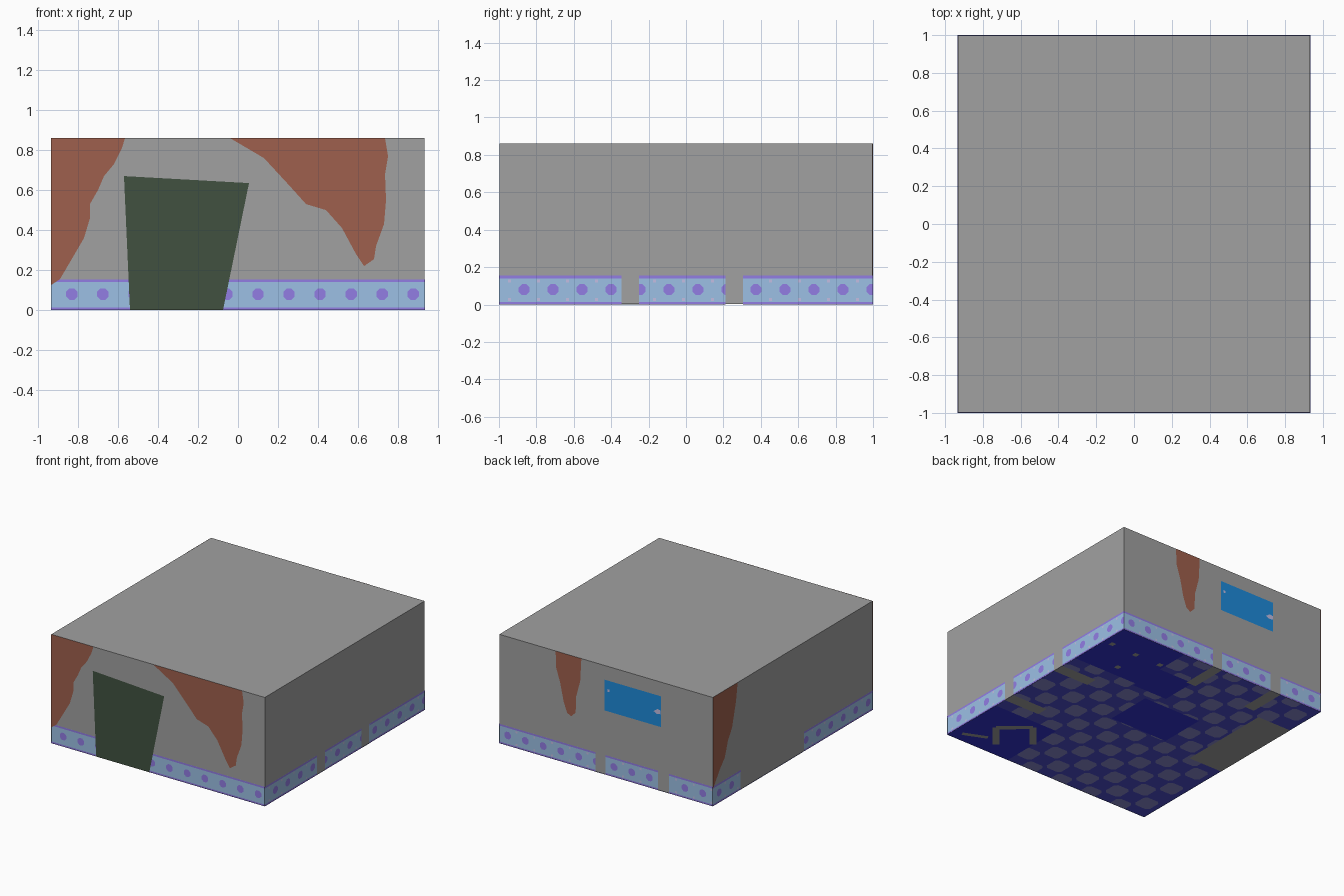
import bpy, bmesh, math
from mathutils import Vector

if "Cube" in bpy.data.objects:
    bpy.data.objects.remove(bpy.data.objects["Cube"])

X, Y, H, STEP = 0.935, 1.0, 0.86, 0.0005
INSET = STEP * 4


def material(name, rgb):
    m = bpy.data.materials.new(name)
    lin = [((c / 255 + 0.055) / 1.055) ** 2.4 for c in rgb]
    m.diffuse_color = (*lin, 1)
    m.use_nodes = True
    m.node_tree.nodes["Principled BSDF"].inputs["Base Color"].default_value = m.diffuse_color
    return m


grey = material("plaster grey", (161, 161, 161))
rust = material("rust brown", (159, 96, 77))
green = material("dark door green", (65, 81, 64))
sky = material("trim light blue", (156, 192, 229))
purple = material("trim purple", (146, 125, 228))
blue = material("window blue", (30, 138, 217))
navy = material("floor navy", (77, 77, 206))
deep = material("floor deep blue", (50, 50, 208))
tile = material("floor tile grey", (136, 136, 206))
pale = material("pale lilac", (196, 190, 226))

# each side maps flat (a, b) coordinates and an inward depth d to 3D, with its outward normal
SIDES = {
    "front": (lambda a, b, d: (a, -Y + d, b), (0, -1, 0)),
    "back": (lambda a, b, d: (a, Y - d, b), (0, 1, 0)),
    "right": (lambda a, b, d: (X - d, a, b), (1, 0, 0)),
    "left": (lambda a, b, d: (-X + d, a, b), (-1, 0, 0)),
    "floor": (lambda a, b, d: (a, b, d), (0, 0, -1)),
}


def finish(name, bm, mat):
    me = bpy.data.meshes.new(name)
    bm.to_mesh(me)
    bm.free()
    me.materials.append(mat)
    bpy.context.collection.objects.link(bpy.data.objects.new(name, me))


def plates(name, side, layer, mat, polys):
    """Flat painted shapes on one side; higher layers cover lower ones."""
    place, normal = SIDES[side]
    bm = bmesh.new()
    for poly in polys:
        f = bm.faces.new([bm.verts.new(place(a, b, INSET - layer * STEP)) for a, b in poly])
        f.normal_update()
        if f.normal.dot(Vector(normal)) < 0:
            f.normal_flip()
    bmesh.ops.triangulate(bm, faces=bm.faces[:])
    finish(name, bm, mat)


def rect(a0, a1, b0, b1):
    return [(a0, b0), (a1, b0), (a1, b1), (a0, b1)]


def clamp(v, lo, hi):
    return min(max(v, lo), hi)


def disc(a, b, r, n, lo, hi):
    angles = [math.tau * (i + 0.5) / n for i in range(n)]
    return [(clamp(a + r * math.cos(t), lo, hi), b + r * math.sin(t)) for t in angles]


def bar(p, q, w):
    p, q = Vector(p), Vector(q)
    n = (q - p).orthogonal().normalized() * w / 2
    return [tuple(p + n), tuple(q + n), tuple(q - n), tuple(p - n)]


# plaster shell
bm = bmesh.new()
bmesh.ops.create_cube(bm, size=1)
for v in bm.verts:
    v.co = (v.co.x * 2 * (X - INSET), v.co.y * 2 * (Y - INSET),
            INSET if v.co.z < 0 else H)
finish("room_shell", bm, grey)


# skirting trim: blue band, purple edge lines, dots and pale ticks
def trim(side, spans, phase):
    band, lines, dots, ticks = [], [], [], []
    for lo, hi in spans:
        band.append(rect(lo, hi, 0, 0.154))
        lines += [rect(lo, hi, 0, 0.014), rect(lo, hi, 0.14, 0.154)]
        for k in range(-8, 9):
            c = phase + 0.155 * k
            if lo - 0.01 < c < hi + 0.01:
                dots.append(disc(c, 0.08, 0.031, 8, lo, hi))
            m = c + 0.0775
            if side != "front" and lo + 0.01 < m < hi - 0.01:
                ticks += [rect(m - 0.008, m + 0.008, z, z + 0.016) for z in (0.018, 0.118)]
    plates(side + "_trim_band", side, 1, sky, band)
    plates(side + "_trim_lines", side, 2, purple, lines)
    plates(side + "_trim_dots", side, 2, purple, dots)
    if ticks:
        plates(side + "_trim_ticks", side, 2, pale, ticks)


trim("front", [(-X, X)], 0.10)
trim("right", [(-Y, -0.345), (-0.25, 0.21), (0.305, Y)], 0.064)
trim("back", [(-X, -0.55), (-0.455, 0.005), (0.09, X)], 0.085)
trim("left", [(-Y, -0.14), (0.65, Y)], -0.01)

# rust stains running down the walls
plates("front_rust", "front", 3, rust, [
    [(-X, 0.125), (-X, H), (-0.565, H), (-0.58, 0.81), (-0.62, 0.73), (-0.67, 0.67),
     (-0.70, 0.60), (-0.74, 0.53), (-0.74, 0.46), (-0.77, 0.36), (-0.84, 0.24), (-0.89, 0.155)],
    [(-0.04, H), (0.13, 0.76), (0.25, 0.63), (0.34, 0.53), (0.44, 0.50), (0.52, 0.41),
     (0.59, 0.28), (0.63, 0.22), (0.68, 0.255), (0.69, 0.32), (0.73, 0.43), (0.74, 0.55),
     (0.735, 0.68), (0.75, 0.77), (0.735, H)]])
plates("back_rust", "back", 3, rust, [
    [(0.44, H), (0.435, 0.73), (0.40, 0.62), (0.37, 0.48), (0.34, 0.40), (0.305, 0.38),
     (0.265, 0.42), (0.26, 0.55), (0.225, 0.68), (0.215, H)]])
plates("left_rust", "left", 3, rust, [
    [(Y, H), (0.69, H), (0.71, 0.72), (0.76, 0.53), (0.81, 0.45), (0.85, 0.33),
     (0.92, 0.25), (Y, 0.13)]])

# leaning door and back window
plates("door", "front", 4, green, [[(-0.54, 0), (-0.57, 0.67), (0.055, 0.635), (-0.075, 0)]])
plates("window", "back", 1, blue, [rect(-0.48, 0.014, 0.505, 0.748)])
plates("window_glints", "back", 2, pale, [
    [(-0.415, 0.615), (-0.45, 0.64), (-0.478, 0.635), (-0.478, 0.605), (-0.44, 0.6)],
    rect(-0.03, -0.012, 0.66, 0.68)])

# floor with rounded checker tiles, cut off at the walls
plates("floor_base", "floor", 1, navy, [rect(-X, X, -Y, Y)])
tiles = []
s, c = 0.07, 0.047
shape = [(s, c), (c, s), (-c, s), (-s, c), (-s, -c), (-c, -s), (c, -s), (s, -c)]
for i in range(-7, 8):
    for j in range(-8, 9):
        cx, cy = 0.02 + 0.14 * i, 0.007 + 0.14 * j
        if (i + j) % 2 == 0 and abs(cx) < X and abs(cy) < Y:
            tiles.append([(clamp(cx + p, -X, X), clamp(cy + q, -Y, Y)) for p, q in shape])
plates("floor_tiles", "floor", 2, tile, tiles)

# dark floor areas
plates("floor_dark_areas", "floor", 3, deep, [
    rect(0.36, X, -Y, -0.45), rect(0.36, X, 0.45, Y),
    rect(-0.34, 0.17, -0.05, 0.33), rect(0.05, 0.36, 0.42, 0.72)])

# bare floor at doorways, specks and the frame-shaped marks
corner = [(0.57, -0.88), (0.728, -0.692), (0.523, -0.518), (0.366, -0.706)]
plates("floor_bare_areas", "floor", 4, grey, [
    rect(-X, -0.635, -0.13, 0.65),
    rect(0.62, X, 0.21, 0.305), rect(0.62, X, -0.345, -0.25),
    rect(0.005, 0.09, 0.70, Y), rect(-0.55, -0.455, 0.70, Y),
    bar((0.86, -0.918), (0.68, -0.84), 0.035)]
    + [bar(corner[i], corner[i + 1], 0.05) for i in range(3)]
    + [rect(a - 0.02, a + 0.02, b - 0.02, b + 0.02)
       for a, b in ((0.63, 0.77), (0.615, 0.55), (0.40, 0.77), (0.86, 0.78))])
